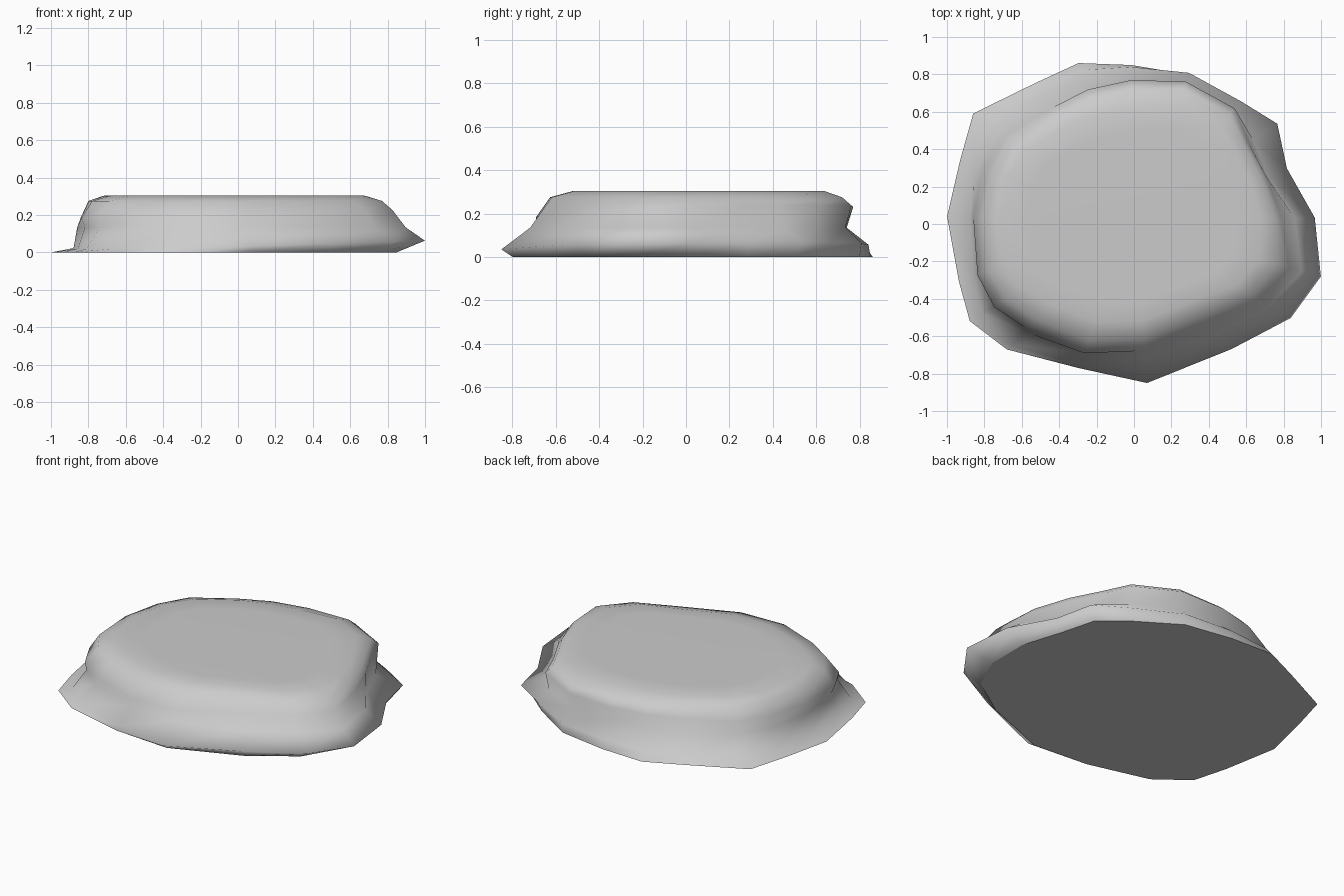
import bpy, bmesh, math

if "Cube" in bpy.data.objects:
    bpy.data.objects.remove(bpy.data.objects["Cube"])

# Stone colour
stone = bpy.data.materials.new("stone grey")
stone.diffuse_color = (0.6, 0.6, 0.6, 1)
stone.use_nodes = True
stone.node_tree.nodes["Principled BSDF"].inputs["Base Color"].default_value = stone.diffuse_color

# Outline columns: angle, then radius at floor, lower lip, groove, rim, top edge
COLUMNS = [
    (2, .85, .967, .86, .79, .68), (20, .82, .87, .76, .75, .66),
    (35, .87, .935, .78, .75, .66), (49, .84, .87, .80, .82, .70),
    (70, .85, .86, .78, .81, .68), (91, .85, .84, .74, .77, .62),
    (109, .91, .87, .76, .76, .62), (125, .92, .88, .80, .76, .64),
    (145.5, 1.043, .93, .85, .83, .70), (160, .99, .91, .86, .83, .72),
    (177.7, 1.0, .88, .86, .84, .72), (198, .985, .90, .86, .88, .72),
    (210.6, 1.02, .94, .86, .87, .68), (224.6, .955, .92, .82, .80, .62),
    (249, .825, .81, .74, .74, .56), (274.7, .80, .853, .72, .68, .52),
    (308, .80, .848, .74, .67, .52), (329, .88, .977, .85, .79, .64),
    (344.3, .88, 1.038, .93, .86, .70),
]

# Slab: rings joined into a wall, heights tilting with direction
bm = bmesh.new()
rings = [[] for _ in range(7)]
for deg, floor, lip, groove, rim, top in COLUMNS:
    a = math.radians(deg)
    profile = [
        (floor, 0),
        (lip, .045 + .025 * math.cos(a - .5)),
        (groove, .135),
        (rim, .21 + .03 * math.cos(a - math.pi / 4)),
        ((rim + top) / 2 + .02, .275),
        (top, .303),
        (top * .8, .305),
    ]
    for ring, (r, z) in zip(rings, profile):
        ring.append(bm.verts.new((r * math.cos(a), r * math.sin(a), z)))

n = len(COLUMNS)
for low, high in zip(rings, rings[1:]):
    for i in range(n):
        j = (i + 1) % n
        bm.faces.new((low[i], low[j], high[j], high[i]))
bm.faces.new(rings[-1])
bm.faces.new(rings[0][::-1])
bmesh.ops.recalc_face_normals(bm, faces=bm.faces)

# Smooth stone with a crisp floor edge
for f in bm.faces:
    f.smooth = True
for e in bm.edges:
    if all(v.co.z == 0 for v in e.verts):
        e.smooth = False

mesh = bpy.data.meshes.new("stone_slab")
bm.to_mesh(mesh)
bm.free()
mesh.materials.append(stone)
bpy.context.collection.objects.link(bpy.data.objects.new("stone_slab", mesh))
